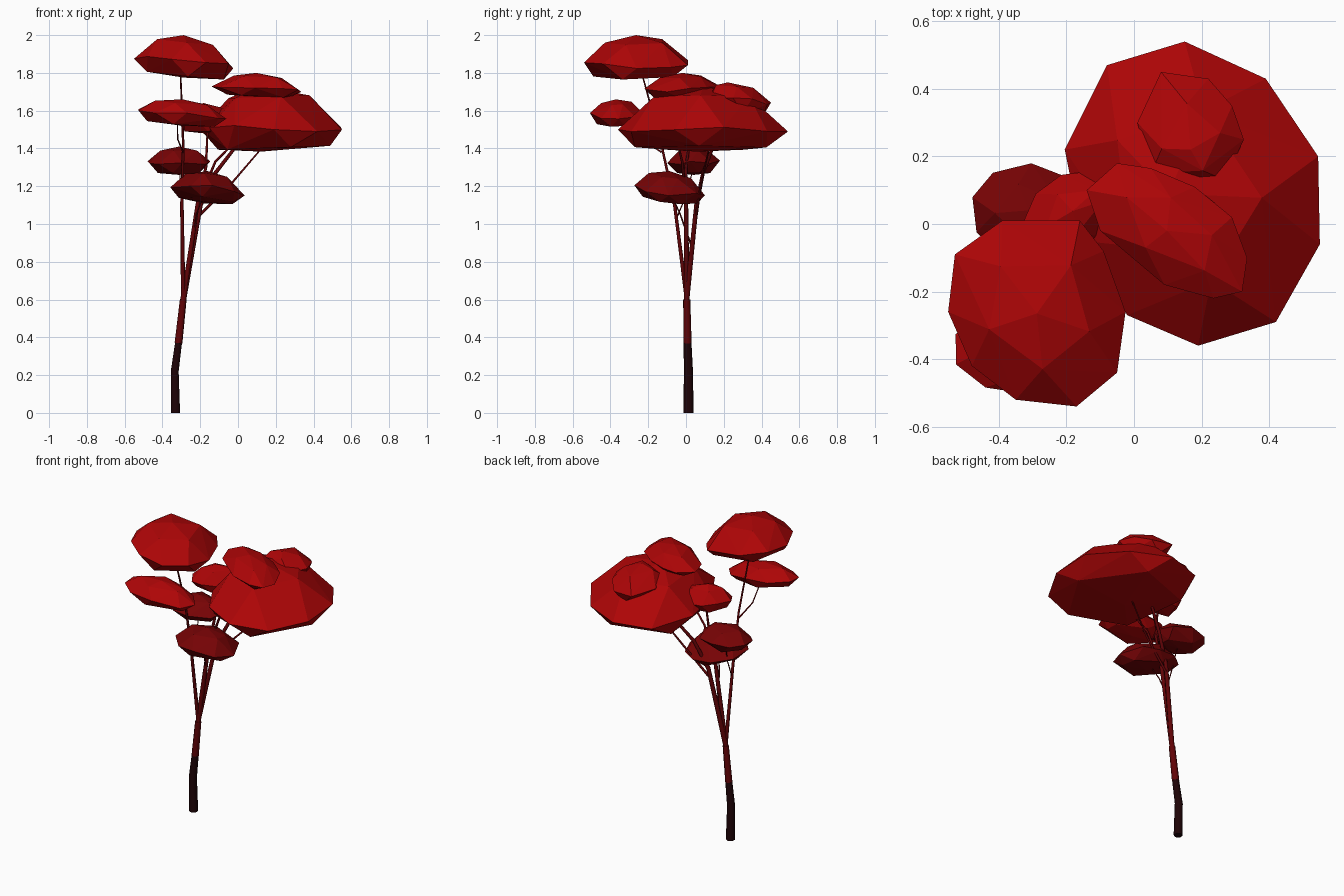
import bpy, bmesh, math, random
from mathutils import Vector

random.seed(4)
if "Cube" in bpy.data.objects:
    bpy.data.objects.remove(bpy.data.objects["Cube"], do_unlink=True)


def material(name, rgb):
    m = bpy.data.materials.new(name)
    m.use_nodes = True
    m.diffuse_color = (*rgb, 1)
    m.node_tree.nodes["Principled BSDF"].inputs["Base Color"].default_value = (*rgb, 1)
    return m


BRIGHT = material("bright red leaves", (0.42, 0.0015, 0.002))
DEEP = material("deep red leaves", (0.185, 0.001, 0.0015))
BRANCH = material("dark red bark", (0.12, 0.001, 0.002))
BARK = material("black bark", (0.013, 0.001, 0.002))


def ellipse(cx, cy, rx, ry, yaw=0, sides=9):
    """Slightly uneven oval outline."""
    c, s = math.cos(math.radians(yaw)), math.sin(math.radians(yaw))
    points = []
    for i in range(sides):
        a = math.tau * (i + random.uniform(-0.2, 0.2)) / sides
        u, v = rx * math.cos(a), ry * math.sin(a)
        points.append((cx + u * c - v * s, cy + u * s + v * c))
    return points


def clump(name, outline, low, rim, high, mat, slope=(0, 0), crown=(0, 0), foot=(0, 0), spread=0.8):
    """Faceted leaf cushion: hull of a rim, a shoulder ring, a base ring and two poles."""
    n = len(outline)
    xs, ys = [p[0] for p in outline], [p[1] for p in outline]
    centre = Vector(((min(xs) + max(xs)) / 2, (min(ys) + max(ys)) / 2))
    top, bottom = centre + Vector(crown), centre + Vector(foot)
    points = []

    def add(p, z, tilt=1):
        d = p - centre
        points.append((p.x, p.y, z + tilt * (d.x * slope[0] + d.y * slope[1])))

    for i, p in enumerate(outline):
        p, q = Vector(p), Vector(outline[(i + 1) % n])
        add(p, rim + random.uniform(-0.08, 0.08) * (high - low))
        if i % 2 == 0:
            add(top.lerp((p + q) / 2, 0.62), rim + 0.75 * (high - rim))
            add(bottom.lerp((p + q) / 2, spread), low + 0.15 * (rim - low))
    add(top, high, 0)
    add(bottom, low)

    bm = bmesh.new()
    for p in points:
        bm.verts.new(p)
    hull = bmesh.ops.convex_hull(bm, input=bm.verts[:])
    loose = [v for v in hull["geom_interior"] if isinstance(v, bmesh.types.BMVert)]
    bmesh.ops.delete(bm, geom=loose, context="VERTS")
    bmesh.ops.recalc_face_normals(bm, faces=bm.faces[:])
    mesh = bpy.data.meshes.new(name)
    bm.to_mesh(mesh)
    bm.free()
    mesh.materials.append(mat)
    bpy.context.collection.objects.link(bpy.data.objects.new(name, mesh))


def limb(name, path, start, end, mat):
    """Tapered tube along a path."""
    curve = bpy.data.curves.new(name, "CURVE")
    curve.dimensions = "3D"
    curve.bevel_depth = 1
    curve.bevel_resolution = 1
    curve.use_fill_caps = True
    spline = curve.splines.new("POLY")
    spline.points.add(len(path) - 1)
    for i, (point, p) in enumerate(zip(spline.points, path)):
        point.co = (*p, 1)
        point.radius = start + (end - start) * i / (len(path) - 1)
    curve.materials.append(mat)
    bpy.context.collection.objects.link(bpy.data.objects.new(name, curve))


# Trunk
waist, fork = (-.315, .008, .37), (-.29, .004, .6)
limb("trunk", [(-.33, .013, 0), (-.335, .013, .22), waist], .027, .021, BARK)
limb("upper_trunk", [waist, fork], .022, .019, BRANCH)

# Main branches
limb("front_branch", [fork, (-.297, -.06, 1.1), (-.29, -.13, 1.42), (-.305, -.24, 1.82)], .012, .004, BRANCH)
limb("middle_branch", [fork, (-.215, 0, 1.1), (-.17, 0, 1.3), (-.16, .03, 1.52)], .015, .005, BRANCH)
limb("back_branch", [fork, (-.2, .055, 1.1), (-.12, .09, 1.27), (.02, .16, 1.45)], .016, .008, BRANCH)

# Twigs
limb("right_twig", [(-.29, -.13, 1.38), (-.32, -.23, 1.45), (-.32, -.32, 1.56)], .005, .003, BRANCH)
limb("left_twig", [(-.2, .055, 1.05), (-.03, .08, 1.22), (.15, .13, 1.43)], .008, .004, BRANCH)
limb("inner_twig", [(-.215, 0, 1.1), (-.12, -.02, 1.33), (0, -.05, 1.45)], .009, .005, BRANCH)
limb("back_twig", [(-.297, -.05, 1.03), (-.3, 0, 1.15), (-.31, .04, 1.3)], .004, .003, BRANCH)
limb("low_twig", [(-.25, .03, .88), (-.22, -.03, 1.05), (-.18, -.08, 1.16)], .005, .003, BRANCH)

# Large leaf cushions
clump("main_canopy", [(.15, .54), (.39, .43), (.545, .2), (.55, -.06), (.42, -.29),
                      (.19, -.36), (-.02, -.27), (-.15, -.05), (-.205, .22), (-.08, .47)],
      1.385, 1.505, 1.73, BRIGHT, slope=(.035, 0), crown=(-.07, 0), foot=(-.05, -.03), spread=.86)
clump("top_canopy", [(-.53, -.09), (-.39, .01), (-.16, .01), (-.09, -.08), (-.025, -.26),
                     (-.05, -.44), (-.17, -.54), (-.35, -.52), (-.48, -.42), (-.55, -.26)],
      1.775, 1.86, 2, BRIGHT, slope=(-.1, .02), spread=.85)

# Small leaf cushions
clump("crown_cushion", [(-.14, .1), (-.05, .18), (.05, .165), (.18, .11), (.29, .02),
                        (.335, -.1), (.32, -.2), (.235, -.22), (.09, -.18), (-.1, -.02)],
      1.67, 1.72, 1.8, BRIGHT, slope=(-.05, 0))
clump("back_cushion", [(.08, .45), (.22, .43), (.29, .35), (.325, .25), (.27, .13),
                       (.18, .11), (.05, .15), (.01, .3)],
      1.57, 1.655, 1.75, BRIGHT, slope=(0, -.07), crown=(0, -.06))
clump("right_cushion", ellipse(-.3, -.37, .24, .14), 1.52, 1.585, 1.66, BRIGHT, slope=(-.08, .05))
clump("inner_cushion", ellipse(-.18, .04, .16, .11, 30), 1.48, 1.55, 1.64, BRIGHT)
clump("low_back_cushion", ellipse(-.315, .04, .17, .14), 1.26, 1.325, 1.41, DEEP, spread=.7)
clump("low_front_cushion", ellipse(-.165, -.085, .2, .19), 1.115, 1.18, 1.28, DEEP, slope=(-.1, -.12))
